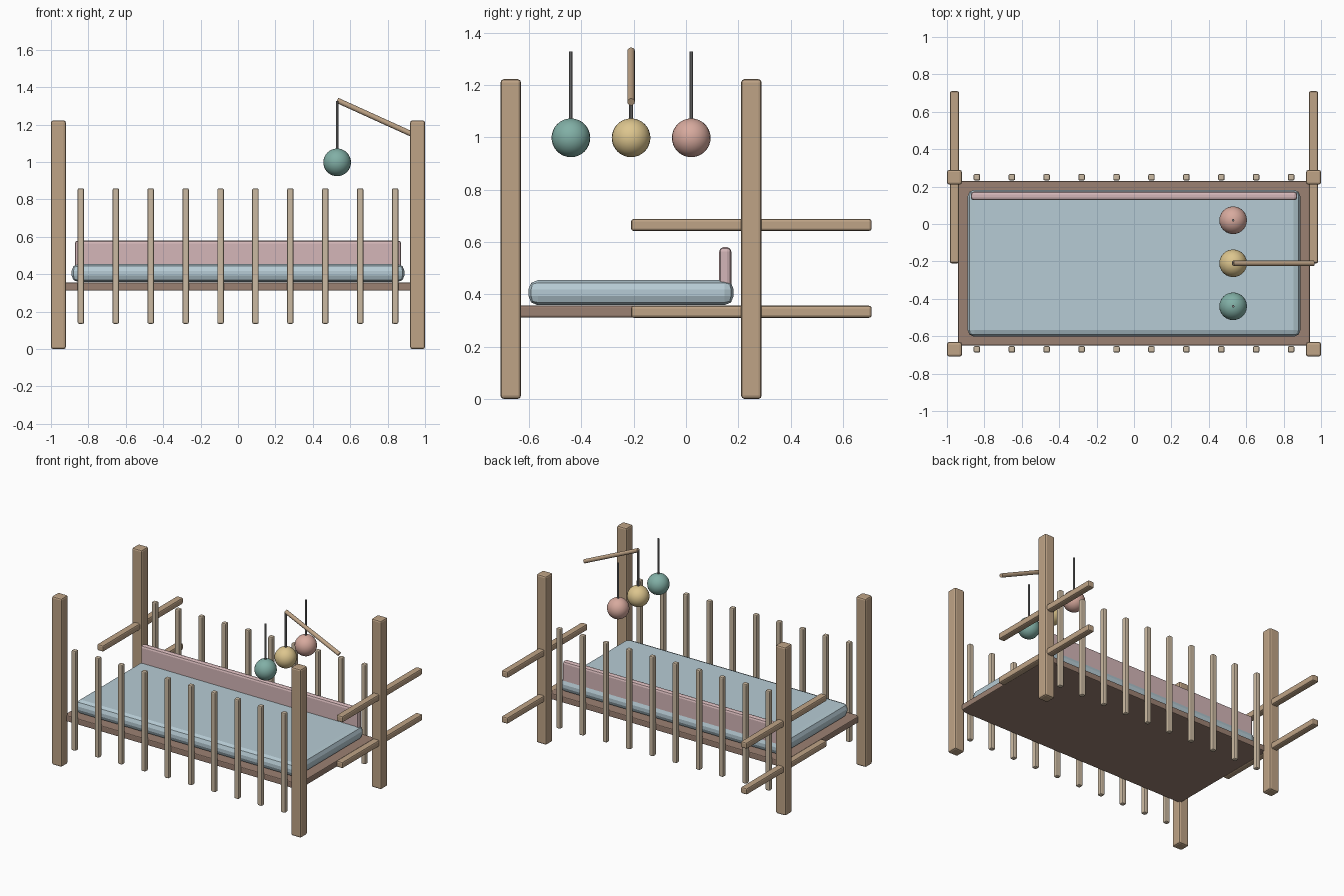
import bpy
from math import radians
from mathutils import Vector

if "Cube" in bpy.data.objects:
    bpy.data.objects.remove(bpy.data.objects["Cube"])

YC = -0.21          # middle of the bed in depth
HALF_D = 0.46       # post and slat rows sit this far either side


def material(name, rgb):
    m = bpy.data.materials.new(name)
    m.diffuse_color = (*rgb, 1)
    m.use_nodes = True
    m.node_tree.nodes["Principled BSDF"].inputs["Base Color"].default_value = m.diffuse_color
    return m


WOOD = material("wood", (0.52, 0.37, 0.24))
PALE = material("pale_wood", (0.60, 0.49, 0.36))
DARK = material("dark_wood", (0.33, 0.22, 0.17))
BLUE = material("mattress_blue", (0.47, 0.60, 0.66))
PINK = material("bumper_pink", (0.66, 0.47, 0.48))
GREY = material("string_grey", (0.22, 0.22, 0.22))
BALLS = [("teal", material("teal", (0.22, 0.43, 0.38))),
         ("yellow", material("yellow", (0.72, 0.56, 0.27))),
         ("pink", material("pink", (0.68, 0.40, 0.34)))]


def finish(name, mat):
    ob = bpy.context.object
    ob.name = name
    ob.data.materials.append(mat)
    return ob


def box(name, centre, size, mat, bevel, segments=2):
    bpy.ops.mesh.primitive_cube_add(size=1, location=centre)
    ob = finish(name, mat)
    ob.scale = size
    bpy.ops.object.transform_apply(location=False, rotation=False, scale=True)
    mod = ob.modifiers.new("bevel", 'BEVEL')
    mod.width, mod.segments = bevel, segments
    return ob


def rod(name, a, b, radius, mat, sides=12):
    a, b = Vector(a), Vector(b)
    bpy.ops.mesh.primitive_cylinder_add(vertices=sides, radius=radius,
                                        depth=(b - a).length, location=(a + b) / 2)
    ob = finish(name, mat)
    ob.rotation_euler = (b - a).to_track_quat('Z', 'Y').to_euler()
    bpy.ops.object.shade_smooth_by_angle(angle=radians(40))
    return ob


# Corner posts and rows of slats
for row, sy in (("front", -1), ("back", 1)):
    y = YC + sy * HALF_D
    for side, sx in (("left", -1), ("right", 1)):
        box(f"{row}_{side}_post", (sx * 0.96, y, 0.611), (0.08, 0.078, 1.222), WOOD, 0.012)
    for i in range(10):
        x = -0.84 + i * 1.68 / 9
        box(f"{row}_slat_{i + 1}", (x, y, 0.497), (0.035, 0.035, 0.724), PALE, 0.008)

# End rails, centred on the back posts
for side, sx in (("left", -1), ("right", 1)):
    for level, z in (("lower", 0.333), ("upper", 0.665)):
        box(f"{side}_{level}_rail", (sx * 0.96, 0.25, z), (0.05, 0.92, 0.046), WOOD, 0.01)

# Bed base, mattress and back bumper
box("bed_base", (0, YC, 0.334), (1.88, 0.88, 0.044), DARK, 0.006)
box("mattress", (0, YC, 0.406), (1.78, 0.785, 0.096), BLUE, 0.036)
box("bumper", (0, 0.15, 0.498), (1.745, 0.046, 0.164), PINK, 0.016)

# Mobile: arm, strings and hanging balls
rod("mobile_arm", (0.96, YC, 1.135), (0.53, YC, 1.33), 0.0145, WOOD)
for i, (label, mat) in enumerate(BALLS):
    y = YC + (i - 1) * 0.23
    rod(f"{label}_string", (0.53, y, 1.0), (0.53, y, 1.327), 0.007, GREY, 8)
    bpy.ops.mesh.primitive_uv_sphere_add(segments=24, ring_count=16, radius=0.074,
                                         location=(0.53, y, 0.998))
    finish(f"{label}_ball", mat)
    bpy.ops.object.shade_smooth()
